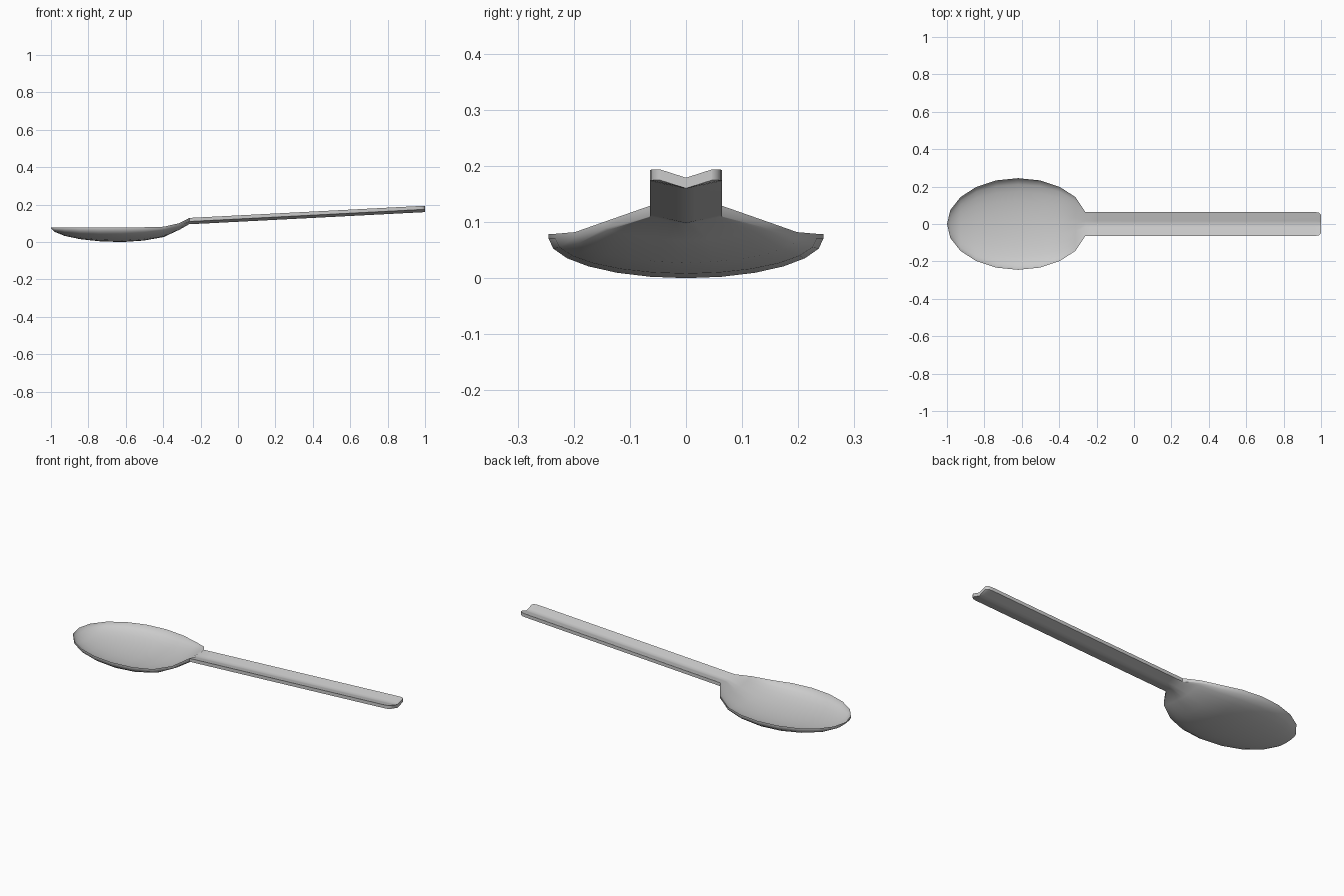
import bpy, bmesh, math

if "Cube" in bpy.data.objects:
    bpy.data.objects.remove(bpy.data.objects["Cube"])

# Stations along the spoon:
# x, half width, rim z, underside z, depth of top hollow, edge thickness, V-shape amount
stations = []

# Bowl: front part follows an ellipsoid in 18 degree steps
for i in range(1, 6):
    a = math.radians(18 * i)
    depth = 0.08 * math.sin(a)
    stations.append((-0.62 - 0.38 * math.cos(a), 0.245 * math.sin(a), 0.08,
                     0.081 - depth, 0.80 * depth, 0.008, 0.0))

# Bowl: rear part rises into the neck
stations += [
    (-0.503, 0.233, 0.080, 0.009, 0.056, 0.008, 0.0),
    (-0.397, 0.198, 0.083, 0.028, 0.040, 0.009, 0.1),
    (-0.313, 0.144, 0.102, 0.067, 0.020, 0.012, 0.5),
    (-0.260, 0.064, 0.130, 0.097, 0.014, 0.019, 1.0),
]

# Handle: straight V-section with rounded end corners
for x, w in ((-0.2, 0.064), (0.35, 0.064), (0.965, 0.064),
             (0.985, 0.062), (0.995, 0.056), (1.0, 0.047)):
    rim = 0.130 + 0.065 * (x + 0.26) / 1.26
    stations.append((x, w, rim, rim - 0.034, 0.015, 0.019, 1.0))

N = 12
ts = [-math.cos(math.pi * j / N) for j in range(N + 1)]

bm = bmesh.new()
rings = []
for x, w, rim, bot, dtop, edge, k in stations:
    top, under = [], []
    for t in ts:
        s = (1 - k) * math.sqrt(max(0, 1 - t * t)) + k * (1 - abs(t))
        top.append(bm.verts.new((x, w * t, rim - dtop * s)))
        under.append(bm.verts.new((x, w * t, rim - edge - (rim - edge - bot) * s)))
    rings.append(top + under[::-1])

# Skin between neighbouring sections
M = len(rings[0])
for a, b in zip(rings, rings[1:]):
    for j in range(M):
        n = (j + 1) % M
        bm.faces.new((a[j], b[j], b[n], a[n]))

# Tip of the bowl: small fan to two points
tip_top = bm.verts.new((-1.0, 0, 0.08))
tip_low = bm.verts.new((-1.0, 0, 0.074))
first = rings[0]
for j in range(N):
    bm.faces.new((tip_top, first[j], first[j + 1]))
    bm.faces.new((tip_low, first[N + 1 + j], first[N + 2 + j]))
bm.faces.new((tip_top, tip_low, first[-1], first[0]))
bm.faces.new((tip_top, first[N], first[N + 1], tip_low))

# End cap of the handle
last = rings[-1]
for j in range(N):
    bm.faces.new((last[j], last[j + 1], last[M - 2 - j], last[M - 1 - j]))

bmesh.ops.translate(bm, verts=bm.verts, vec=(0, 0, -min(v.co.z for v in bm.verts)))
bmesh.ops.recalc_face_normals(bm, faces=bm.faces)
mesh = bpy.data.meshes.new("spoon")
bm.to_mesh(mesh)
bm.free()
spoon = bpy.data.objects.new("spoon", mesh)
bpy.context.collection.objects.link(spoon)
bpy.context.view_layer.objects.active = spoon
spoon.select_set(True)
bpy.ops.object.shade_smooth_by_angle(angle=math.radians(40))
